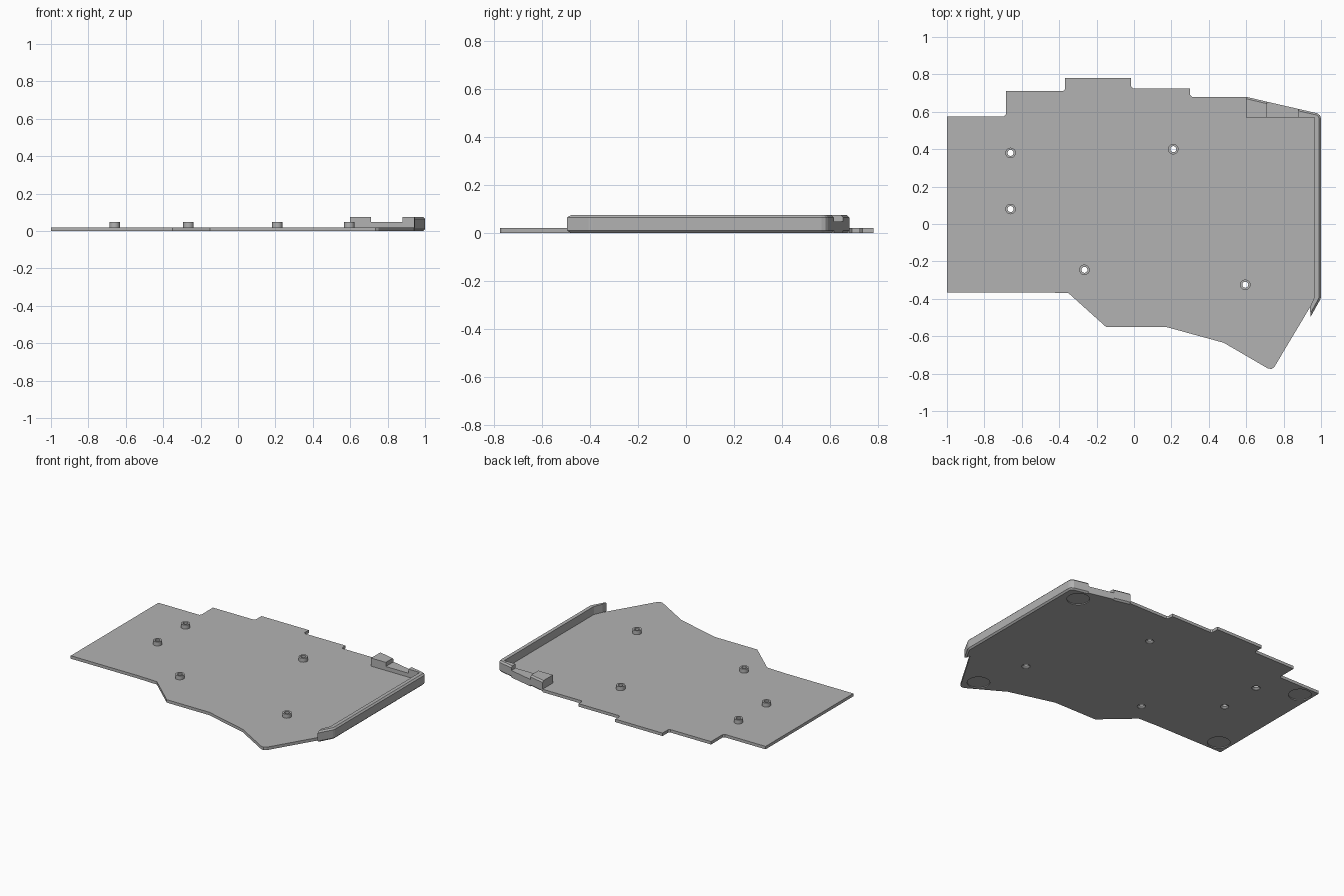
import bpy, bmesh, math

if "Cube" in bpy.data.objects:
    bpy.data.objects.remove(bpy.data.objects["Cube"], do_unlink=True)

GREY = (0.45, 0.45, 0.45, 1)
grey = bpy.data.materials.new("matte_grey")
grey.use_nodes = True
grey.diffuse_color = GREY
grey.node_tree.nodes["Principled BSDF"].inputs["Base Color"].default_value = GREY


def finish(name, bm):
    bmesh.ops.recalc_face_normals(bm, faces=bm.faces)
    mesh = bpy.data.meshes.new(name)
    bm.to_mesh(mesh)
    bm.free()
    mesh.materials.append(grey)
    obj = bpy.data.objects.new(name, mesh)
    bpy.context.collection.objects.link(obj)
    return obj


def prism(name, outline, z0, z1, chamfered=(), size=0.01):
    """Extruded outline; top and bottom edges between chamfered points are bevelled."""
    bm = bmesh.new()
    low = [bm.verts.new((x, y, z0)) for x, y in outline]
    high = [bm.verts.new((x, y, z1)) for x, y in outline]
    bm.faces.new(low[::-1])
    bm.faces.new(high)
    n = len(outline)
    for i in range(n):
        j = (i + 1) % n
        bm.faces.new((low[i], low[j], high[j], high[i]))
    edges = [bm.edges.get((ring[i], ring[i + 1]))
             for ring in (low, high) for i in chamfered]
    if edges:
        bmesh.ops.bevel(bm, geom=edges, offset=size, segments=1, affect='EDGES')
    return finish(name, bm)


def lathe(bm, centre, profile, sides=32):
    """Closed solid of revolution from (radius, z) pairs."""
    rings = []
    for r, z in profile:
        rings.append([bm.verts.new((centre[0] + r * math.cos(a), centre[1] + r * math.sin(a), z))
                      for a in (math.tau * k / sides for k in range(sides))])
    for a, b in zip(rings, rings[1:]):
        for k in range(sides):
            m = (k + 1) % sides
            bm.faces.new((a[k], a[m], b[m], b[k]))
    bm.faces.new(rings[0][::-1])
    bm.faces.new(rings[-1])


# Base plate with stepped back edge and pointed front corner
plate = prism("base_plate", [
    (-1, -0.365), (-0.5, -0.365), (-0.35, -0.37), (-0.15, -0.55), (0.17, -0.55),
    (0.48, -0.635), (0.715, -0.772), (0.735, -0.775), (0.75, -0.765),
    (0.94, -0.447), (0.967, -0.39), (0.967, 0.57), (0.6, 0.57), (0.6, 0.68),
    (0.31, 0.68), (0.3, 0.69), (0.3, 0.725), (-0.005, 0.725), (-0.015, 0.735),
    (-0.015, 0.78), (-0.37, 0.78), (-0.37, 0.72), (-0.38, 0.71), (-0.685, 0.71),
    (-0.685, 0.585), (-0.695, 0.575), (-1, 0.575)], 0, 0.02)

# Raised side rim that wraps round both ends
rim = prism("side_rim", [
    (0.94, -0.447), (0.945, -0.495), (0.995, -0.405), (1, -0.39), (1, 0.565),
    (0.995, 0.58), (0.98, 0.592), (0.88, 0.615), (0.88, 0.57), (0.965, 0.57),
    (0.965, -0.39)], 0, 0.075, range(1, 7))

# Back ledge and end block
ledge = prism("back_ledge", [(0.71, 0.57), (0.88, 0.57), (0.88, 0.615), (0.71, 0.654)], 0, 0.047)
block = prism("end_block", [(0.6, 0.57), (0.71, 0.57), (0.71, 0.654), (0.6, 0.68)],
              0, 0.075, [2])

# Standoffs
posts = [(-0.66, 0.38), (-0.66, 0.08), (0.21, 0.4), (-0.265, -0.245), (0.595, -0.325)]
bm = bmesh.new()
for p in posts:
    lathe(bm, p, [(0.028, 0.015), (0.028, 0.047)])
standoffs = finish("standoffs", bm)

# Cutter: countersunk screw holes and round foot recesses underneath
bm = bmesh.new()
for p in posts:
    lathe(bm, p, [(0.026, -0.01), (0.026, 0.003), (0.016, 0.012), (0.016, 0.06)])
for p in [(-0.92, 0.49), (-0.915, -0.28), (0.69, -0.665), (0.88, 0.515)]:
    lathe(bm, p, [(0.07, -0.01), (0.07, 0.006)], 48)
cutter = finish("hole_cutter", bm)
cutter.hide_render = True

for obj in (plate, rim, ledge, standoffs):
    mod = obj.modifiers.new("holes", 'BOOLEAN')
    mod.object = cutter
    mod.operation = 'DIFFERENCE'
    mod.solver = 'EXACT'
    bpy.context.view_layer.objects.active = obj
    bpy.ops.object.modifier_apply(modifier=mod.name)
bpy.data.objects.remove(cutter, do_unlink=True)

# Smooth the round posts and holes, keep edges sharp
bpy.ops.object.select_all(action='DESELECT')
for obj in (plate, standoffs):
    obj.select_set(True)
    bpy.context.view_layer.objects.active = obj
bpy.ops.object.shade_smooth_by_angle(angle=math.radians(25))
